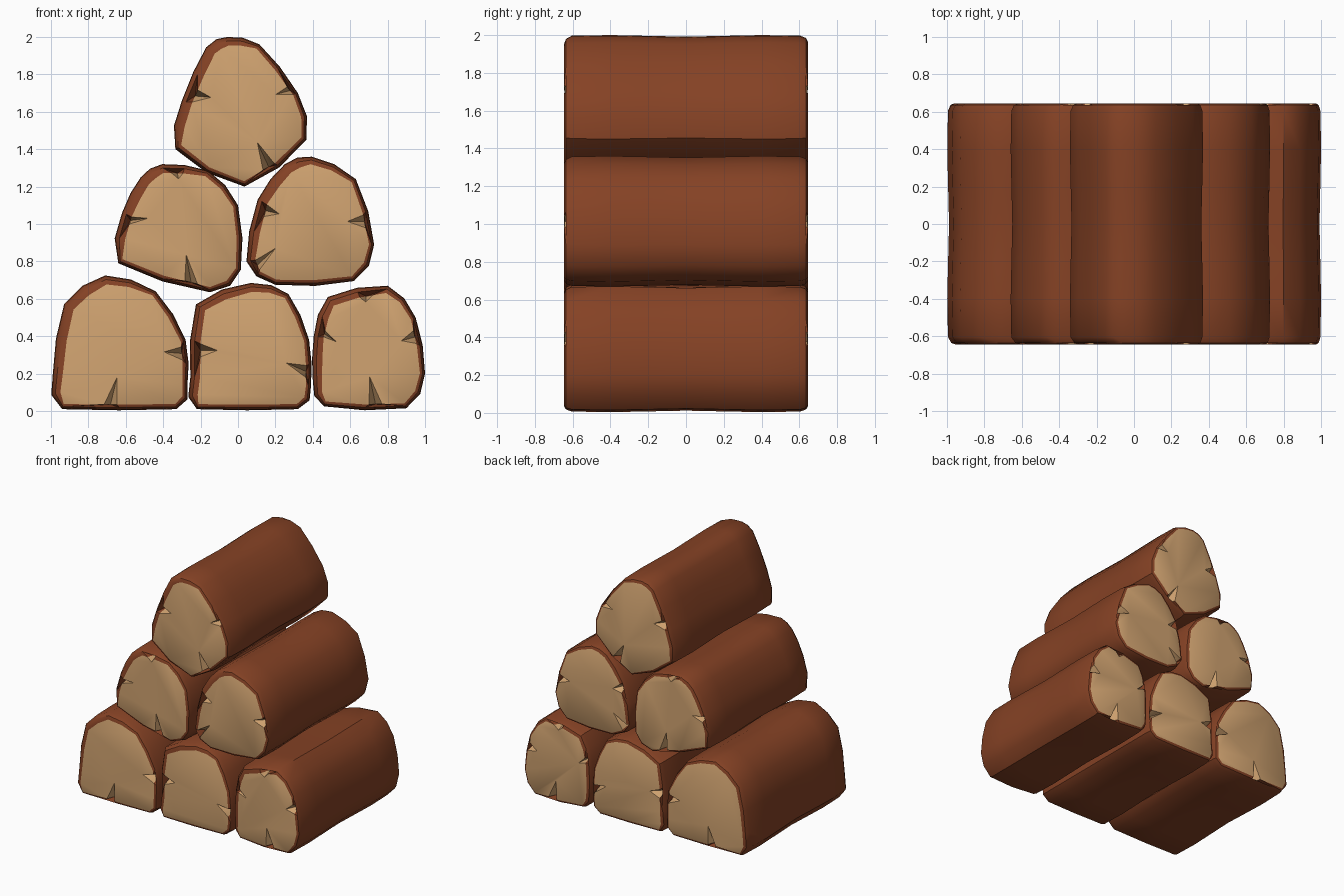
import bpy, bmesh, math
from mathutils import Vector as V

if "Cube" in bpy.data.objects:
    bpy.data.objects.remove(bpy.data.objects["Cube"])


def material(name, rgb):
    m = bpy.data.materials.new(name)
    m.diffuse_color = (*rgb, 1)
    m.use_nodes = True
    m.node_tree.nodes["Principled BSDF"].inputs["Base Color"].default_value = m.diffuse_color
    return m


BARK = material("bark brown", (.235, .054, .018))
WOOD = material("cut wood tan", (.64, .37, .165))


def smooth_outline(ctrl):
    """Adds a rounded midpoint between each pair of control points."""
    pts, n = [], len(ctrl)
    for i in range(n):
        a, p, q, b = (V(ctrl[(i + k) % n]) for k in (-1, 0, 1, 2))
        m = (p + q) / 2 + (p + q - a - b) * .05
        pts += [p, V((min(1, max(-1, m.x)), max(.004, m.y)))]
    return pts


def outward(pts, c):
    """Corner normals of an outline, pointing away from its centre."""
    out = []
    for i, p in enumerate(pts):
        d = pts[(i + 1) % len(pts)] - pts[i - 1]
        k = V((d.y, -d.x)).normalized()
        out.append(k if k.dot(p - c) > 0 else -k)
    return out


def cross(a, b):
    return a.x * b.y - a.y * b.x


def log_end(bm, ring, c, cracks, side):
    """Rounded bark lip, then a cut wood face with V-shaped cracks."""
    pts = [V((v.co.x, v.co.z)) for v in ring]
    n = len(pts)
    wide = .03 if side < 0 else .01
    normals = outward(pts, c)
    inset = [k * (.024 + wide * max(0, k.dot(V((-.8, .6)))) + .004 * (i % 2)) for i, k in enumerate(normals)]

    def vert(p, y):
        return bm.verts.new((p.x, side * y, p.y))

    lip = [vert(p - k * .4, .636) for p, k in zip(pts, inset)]
    cap = [p - k for p, k in zip(pts, inset)]
    capv = [vert(p, .645) for p in cap]
    face = []
    for i in range(n):
        j = (i + 1) % n
        bm.faces.new((ring[i], ring[j], lip[j], lip[i]))
        edge = cap[j] - cap[i]
        face.append(capv[i])
        row = None
        for angle in cracks:
            d = V((math.cos(math.radians(angle)), math.sin(math.radians(angle))))
            den = cross(d, edge)
            if row or abs(den) < 1e-6:
                continue
            t, s = cross(cap[i] - c, d) / den, cross(cap[i] - c, edge) / den
            if s > 0 and 0 <= t < 1:
                w = .035 / edge.length
                t0, t1 = max(.04, t - w), min(.96, t + w)
                a, b = vert(cap[i] + edge * t0, .645), vert(cap[i] + edge * t1, .645)
                m = vert(cap[i] + edge * (t0 + t1) / 2, .56)
                # cracks run deeper toward the underside
                tip = vert(c + d * (s - .09 + .06 * d.y), .643)
                for f in ((a, m, tip), (m, b, tip)):
                    bm.faces.new(f).material_index = 1
                row = [capv[i], a, m, b, capv[j]]
                face += [a, tip, b]
        # bark strip between lip and wood, dipping into the crack
        if row:
            for k in range(4):
                bm.faces.new((lip[i] if k < 2 else lip[j], row[k + 1], row[k]))
            bm.faces.new((lip[i], lip[j], row[2]))
        else:
            bm.faces.new((lip[i], lip[j], capv[j], capv[i]))
    bm.faces.new(face).material_index = 1


def build_log(name, ctrl, cracks):
    pts = smooth_outline(ctrl)
    n = len(pts)
    c = sum(pts, V((0, 0))) / n
    bm = bmesh.new()
    # bark tube with a gentle waist
    rings = []
    for y, s in ((-.605, .99), (-.4, 1), (-.2, .988), (0, .975), (.2, .988), (.4, 1), (.605, .99)):
        rings.append([bm.verts.new((q.x, y, q.y)) for q in (c + (p - c) * s for p in pts)])
    for r0, r1 in zip(rings, rings[1:]):
        for i in range(n):
            j = (i + 1) % n
            bm.faces.new((r0[i], r0[j], r1[j], r1[i]))
    # both cut ends
    log_end(bm, rings[0], c, cracks, -1)
    log_end(bm, rings[-1], c, cracks, 1)
    bmesh.ops.recalc_face_normals(bm, faces=bm.faces)
    mesh = bpy.data.meshes.new(name)
    bm.to_mesh(mesh)
    bm.free()
    mesh.materials.append(BARK)
    mesh.materials.append(WOOD)
    ob = bpy.data.objects.new(name, mesh)
    bpy.context.collection.objects.link(ob)
    bpy.ops.object.select_all(action='DESELECT')
    ob.select_set(True)
    bpy.context.view_layer.objects.active = ob
    bpy.ops.object.shade_smooth_by_angle(angle=math.radians(40))


# each log: eight outline control points (x, z), then crack directions in degrees
build_log("log_bottom_left",
          [(-.94, .01), (-.99, .2), (-.93, .57), (-.71, .725), (-.44, .64), (-.28, .38), (-.27, .14), (-.33, .01)],
          [-103, -5])
build_log("log_bottom_middle",
          [(-.22, .01), (-.255, .18), (-.225, .57), (.07, .685), (.27, .625), (.38, .38), (.39, .13), (.32, .01)],
          [180, -22])
build_log("log_bottom_right",
          [(.4, .16), (.46, .025), (.9, .015), (1, .2), (.95, .5), (.8, .67), (.48, .61), (.405, .4)],
          [88, 162, 15, -78])
build_log("log_middle_left",
          [(-.64, .79), (-.62, 1.06), (-.52, 1.25), (-.405, 1.32), (-.16, 1.285), (0, 1.1), (.015, .755), (-.15, .635)],
          [92, -80, 178])
build_log("log_middle_right",
          [(.045, .8), (.105, 1.13), (.25, 1.32), (.395, 1.36), (.63, 1.24), (.728, .89), (.62, .695), (.2, .675)],
          [165, 0, -140])
build_log("log_top",
          [(-.335, 1.4), (-.3, 1.66), (-.17, 1.945), (-.055, 2), (.115, 1.96), (.32, 1.7), (.365, 1.45), (.035, 1.2)],
          [8, -65, 175])
